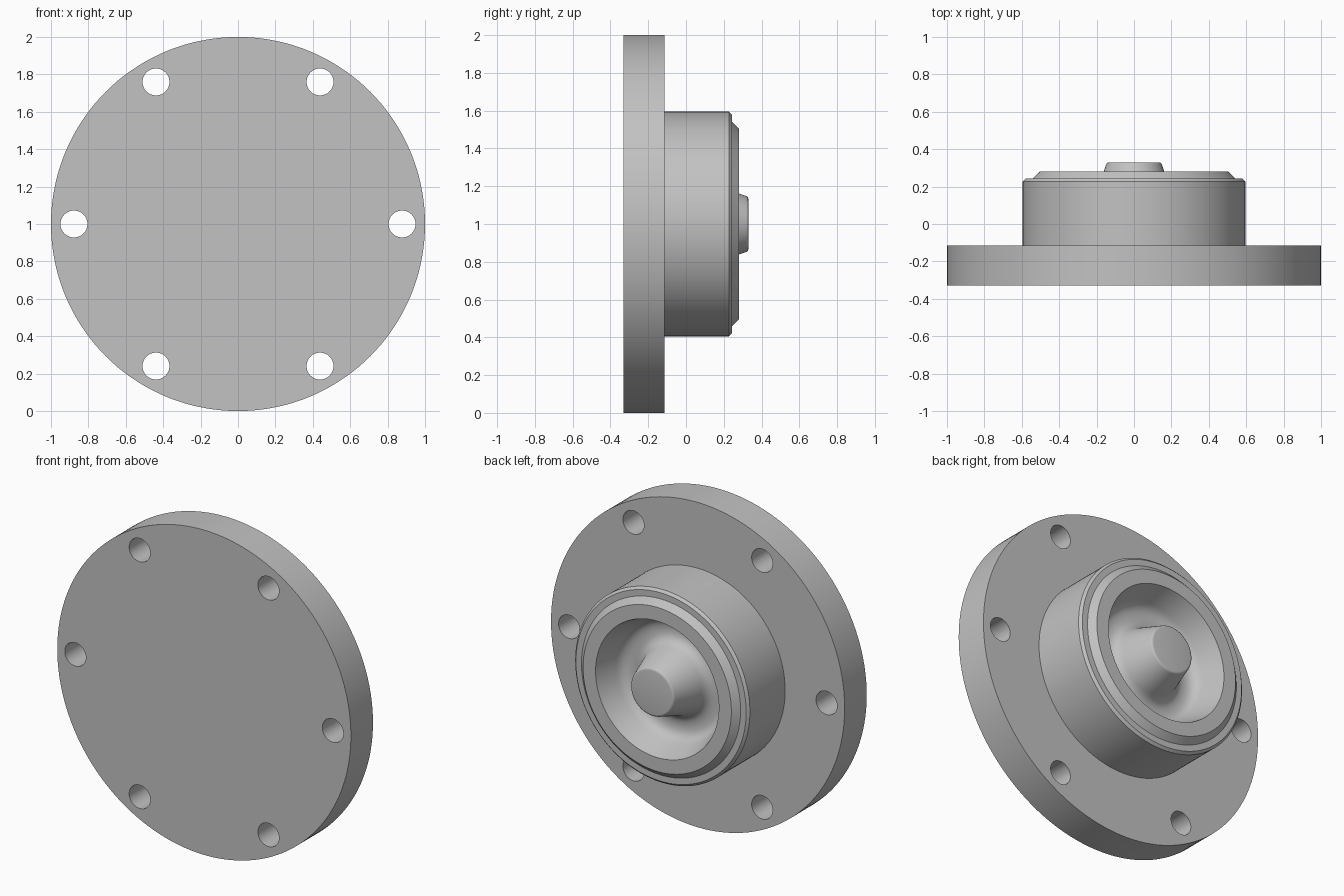
import bpy, bmesh, math
from mathutils import Matrix, Vector

cube = bpy.data.objects.get("Cube")
if cube:
    bpy.data.objects.remove(cube, do_unlink=True)

SEGMENTS = 144
CENTRE = Vector((0, 0, 1))

steel = bpy.data.materials.new("grey_metal")
steel.use_nodes = True
grey = (0.54, 0.54, 0.54, 1)
steel.diffuse_color = grey
steel.node_tree.nodes["Principled BSDF"].inputs["Base Color"].default_value = grey


def add_object(name, bm):
    bmesh.ops.recalc_face_normals(bm, faces=bm.faces)
    mesh = bpy.data.meshes.new(name)
    bm.to_mesh(mesh)
    bm.free()
    mesh.materials.append(steel)
    obj = bpy.data.objects.new(name, mesh)
    bpy.context.collection.objects.link(obj)
    return obj


def rounded(before, corner, after, radius, steps=6):
    """Points that round a profile corner with a soft fillet."""
    p, c, n = Vector(before), Vector(corner), Vector(after)
    a = c + (p - c).normalized() * radius
    b = c + (n - c).normalized() * radius
    return [tuple(a.lerp(c, t).lerp(c.lerp(b, t), t))
            for t in (i / steps for i in range(steps + 1))]


def lathe(name, profile):
    """Revolve (radius, y) points about the front-to-back axis."""
    bm = bmesh.new()
    verts = [bm.verts.new((r, y, 1)) for r, y in profile]
    edges = [bm.edges.new(pair) for pair in zip(verts, verts[1:])]
    bmesh.ops.spin(bm, geom=verts + edges, cent=CENTRE, axis=(0, 1, 0),
                   angle=math.tau, steps=SEGMENTS, use_duplicate=False)
    bmesh.ops.remove_doubles(bm, verts=bm.verts, dist=0.0002)
    return add_object(name, bm)


# Recess and pin corners
lip, floor_out, floor_in = (0.42, 0.28), (0.355, 0.09), (0.225, 0.09)
pin_edge, pin_centre = (0.145, 0.33), (0, 0.33)

# Flange, stepped hub, bowl recess and tapered pin as one turned body
profile = [(0, -0.33), (1, -0.33), (1, -0.115), (0.595, -0.115),
           (0.595, 0.228), (0.58, 0.243), (0.542, 0.243), (0.505, 0.28), lip]
profile += rounded(lip, floor_out, floor_in, 0.06)
profile += rounded(floor_out, floor_in, pin_edge, 0.06)
profile += rounded(floor_in, pin_edge, pin_centre, 0.012, 3)
profile.append(pin_centre)
body = lathe("flanged_hub", profile)

# Ring of six bolt holes
bm = bmesh.new()
for i in range(6):
    angle = i * math.tau / 6
    place = Vector((math.cos(angle), 0, math.sin(angle))) * 0.877 + CENTRE
    place.y = -0.22
    bmesh.ops.create_cone(bm, cap_ends=True, segments=48, radius1=0.072,
                          radius2=0.072, depth=0.5,
                          matrix=Matrix.Translation(place) @ Matrix.Rotation(math.pi / 2, 4, "X"))
cutter = add_object("bolt_hole_cutter", bm)
cutter.hide_render = True

holes = body.modifiers.new("bolt_holes", "BOOLEAN")
holes.operation = "DIFFERENCE"
holes.solver = "EXACT"
holes.object = cutter

# Apply the cut, drop the cutter and shade with crisp edges
bpy.ops.object.select_all(action="DESELECT")
body.select_set(True)
bpy.context.view_layer.objects.active = body
bpy.ops.object.modifier_apply(modifier=holes.name)
bpy.data.objects.remove(cutter, do_unlink=True)
bpy.ops.object.shade_smooth_by_angle(angle=math.radians(30))
